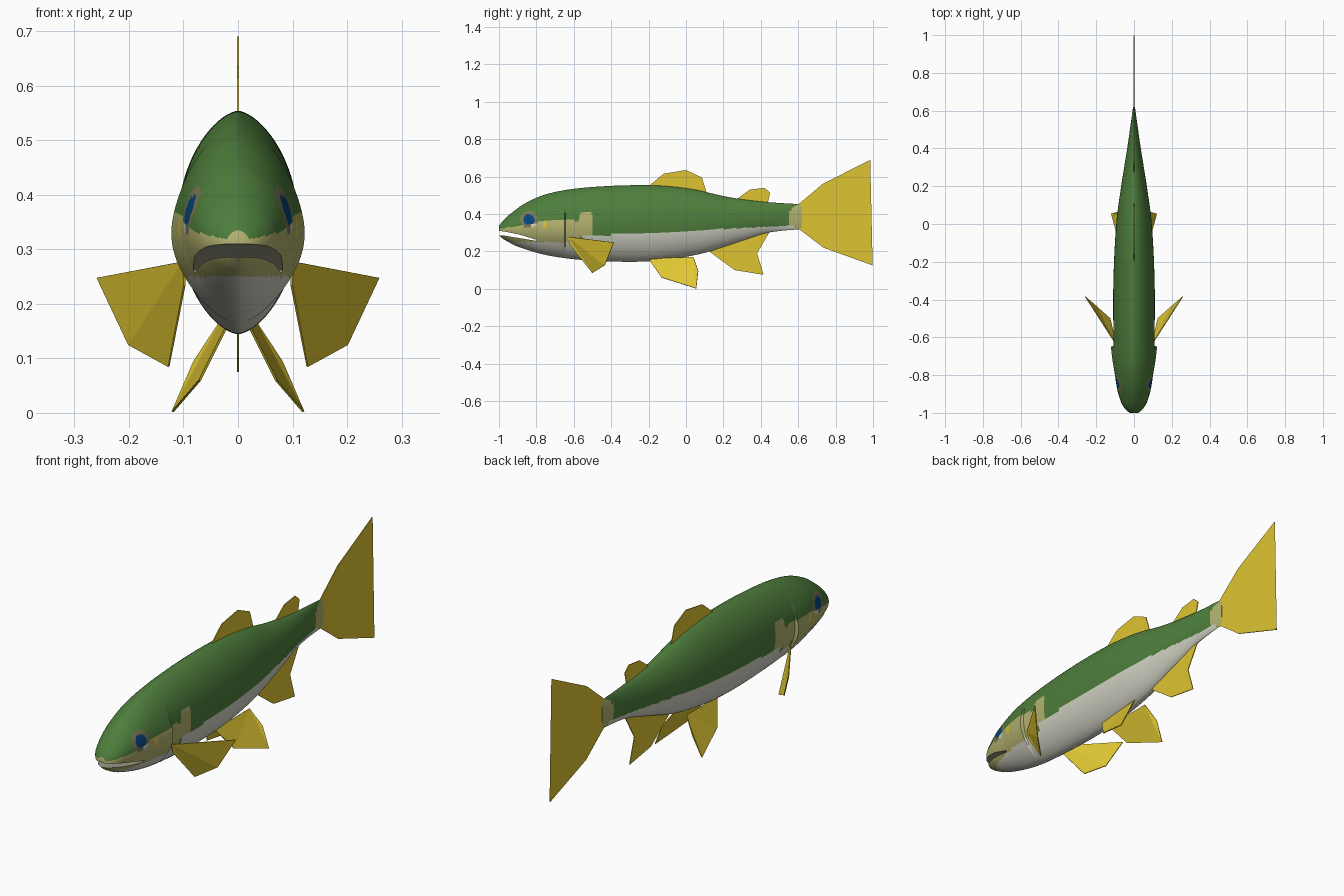
import bpy, bmesh, math

if "Cube" in bpy.data.objects:
    bpy.data.objects.remove(bpy.data.objects["Cube"])


def mat(name, r, g, b):
    lin = [(c / 255 / 12.92) if c < 10 else ((c / 255 + 0.055) / 1.055) ** 2.4 for c in (r, g, b)]
    m = bpy.data.materials.new(name)
    m.diffuse_color = (*lin, 1)
    m.use_nodes = True
    m.node_tree.nodes["Principled BSDF"].inputs["Base Color"].default_value = m.diffuse_color
    return m


GREEN = mat("back_green", 78, 126, 60)
WHITE = mat("belly_white", 212, 213, 198)
OLIVE = mat("cheek_olive", 180, 179, 112)
BLUE = mat("eye_blue", 5, 68, 124)
RING = mat("eye_ring_brown", 124, 120, 84)
YELLOW = mat("fin_yellow", 222, 197, 50)
MOUTH = mat("mouth_grey", 165, 165, 145)


def curve(pts, y):
    """Smooth interpolation through (y, value) points."""
    n = len(pts)

    def slope(i):
        a, b = pts[max(i - 1, 0)], pts[min(i + 1, n - 1)]
        return (b[1] - a[1]) / (b[0] - a[0])
    i = max(k for k in range(n - 1) if k == 0 or pts[k][0] <= y)
    (y0, v0), (y1, v1) = pts[i], pts[i + 1]
    h = y1 - y0
    t = (y - y0) / h
    return (v0 * (1 + 2 * t) * (1 - t) ** 2 + slope(i) * h * t * (1 - t) ** 2
            + v1 * t * t * (3 - 2 * t) + slope(i + 1) * h * t * t * (t - 1))


def make(name, bm, mats):
    bmesh.ops.recalc_face_normals(bm, faces=bm.faces)
    me = bpy.data.meshes.new(name)
    bm.to_mesh(me)
    bm.free()
    ob = bpy.data.objects.new(name, me)
    bpy.context.collection.objects.link(ob)
    for m in mats:
        me.materials.append(m)
    return ob


# Body outline along y: top, bottom and half width
TOP = [(-1, .335), (-.98, .362), (-.94, .40), (-.86, .457), (-.74, .508), (-.54, .541), (-.21, .554),
       (.02, .535), (.23, .49), (.42, .465), (.62, .452)]
BOTTOM = [(-1, .285), (-.97, .262), (-.89, .222), (-.73, .177), (-.52, .152), (-.2, .147),
          (.07, .185), (.28, .25), (.44, .30), (.62, .32)]
WIDTH = [(-1, .022), (-.985, .042), (-.95, .066), (-.87, .09), (-.75, .105), (-.6, .109), (-.3, .109),
         (0, .094), (.2, .068), (.4, .036), (.62, .005)]


def body_colour(x, y, z):
    """Index into the body materials from the position of a face."""
    eye = math.hypot(y + .84, z - .37)
    if eye < .029:
        return 3
    if eye < .046:
        return 1 if y > -.83 and z < .35 else 4
    if math.hypot((y + .755) / .6, z - .34) < .02:
        return 5
    if z < (.25 if y < -.55 else .285 + .05 * (y + .5)) and y < .58:
        return 1
    if y < -.57 and z < min(.32 + .17 * (y + 1), .365):
        return 2
    if ((y + .535) / .038) ** 4 + ((z - .34) / .07) ** 4 < 1:
        return 2
    if math.hypot(y - .62, (z - .37) * .9) < .075:
        return 2
    return 0


# Body: lofted rings with a flared gill cover, painted by rule
SIDES = 96
ys = [-1 + .005 * i for i in range(100)] + [-.5 + .014 * i for i in range(81)]
bm = bmesh.new()
rings = []
for y in ys:
    t, b, w = curve(TOP, y), curve(BOTTOM, y), curve(WIDTH, y)
    ring = []
    for k in range(SIDES):
        a = 2 * math.pi * k / SIDES
        c, z = math.cos(a), (t + b) / 2 + (t - b) / 2 * math.sin(a)
        x = math.copysign(abs(c) ** 1.25, c) * w
        if -.8 < y < -.648:
            x += math.copysign(.015, c) * ((y + .8) / .15) * math.exp(-((z - .31) / .09) ** 2) * min(1, abs(c) * 2)
        ring.append(bm.verts.new((x, y, z)))
    rings.append(ring)
for r0, r1 in zip(rings, rings[1:]):
    for k in range(SIDES):
        j = (k + 1) % SIDES
        bm.faces.new((r0[k], r0[j], r1[j], r1[k]))
bm.faces.new(rings[0]).material_index = 2
bm.faces.new(rings[-1])
for f in bm.faces:
    f.material_index = body_colour(*f.calc_center_median())
body = make("body", bm, [GREEN, WHITE, OLIVE, BLUE, RING, YELLOW, MOUTH])

# Mouth: curved wedge cut out of the snout
bm = bmesh.new()
wedge = [(-1.05, .316), (-.97, .306), (-.89, .29), (-.8, .262), (-.8, .256), (-.89, .271), (-.97, .284), (-1.05, .29)]
face = bm.faces.new([bm.verts.new((-.2, y, z)) for y, z in wedge])
ext = bmesh.ops.extrude_face_region(bm, geom=[face])
bmesh.ops.translate(bm, vec=(.4, 0, 0), verts=[v for v in ext["geom"] if isinstance(v, bmesh.types.BMVert)])
cutter = make("mouth_cutter", bm, [MOUTH])
cutter.hide_render = True
cut = body.modifiers.new("mouth", "BOOLEAN")
cut.operation, cut.solver, cut.object = "DIFFERENCE", "EXACT", cutter
cut.material_mode = "TRANSFER"
bpy.context.view_layer.objects.active = body
body.select_set(True)
bpy.ops.object.modifier_apply(modifier=cut.name)
bpy.data.objects.remove(cutter)
bpy.ops.object.shade_smooth_by_angle(angle=math.radians(40))


# Fins: thin flat-sided outlines
def fin(name, pts, paired=False):
    bm = bmesh.new()
    bm.faces.new([bm.verts.new(p) for p in pts])
    bmesh.ops.triangulate(bm, faces=bm.faces)
    ob = make(name, bm, [YELLOW])
    s = ob.modifiers.new("thickness", "SOLIDIFY")
    s.thickness, s.offset = .004, 0
    if paired:
        ob.modifiers.new("mirror", "MIRROR")
    return ob


def flat(pts):
    return [(0, y, z) for y, z in pts]


fin("tail_fin", flat([(.58, .44), (.605, .455), (.73, .56), (.985, .69), (.915, .39), (.998, .125),
                      (.735, .22), (.61, .315), (.58, .33)]))
fin("dorsal_fin", flat([(-.21, .54), (-.12, .615), (0, .635), (.085, .595), (.115, .50)]))
fin("rear_dorsal_fin", flat([(.26, .47), (.34, .53), (.42, .54), (.45, .513), (.435, .45)]))
fin("anal_fin", flat([(.11, .21), (.26, .10), (.415, .075), (.38, .19), (.45, .31)]))
fin("pelvic_fin", [(.02, -.2, .16), (.07, -.13, .06), (.12, .055, .002), (.08, .065, .095), (.03, .04, .17)], True)
fin("pectoral_fin", [(.1, -.63, .278), (.098, -.62, .235), (.127, -.5, .085), (.2, -.435, .125),
                     (.258, -.385, .248)], True)
